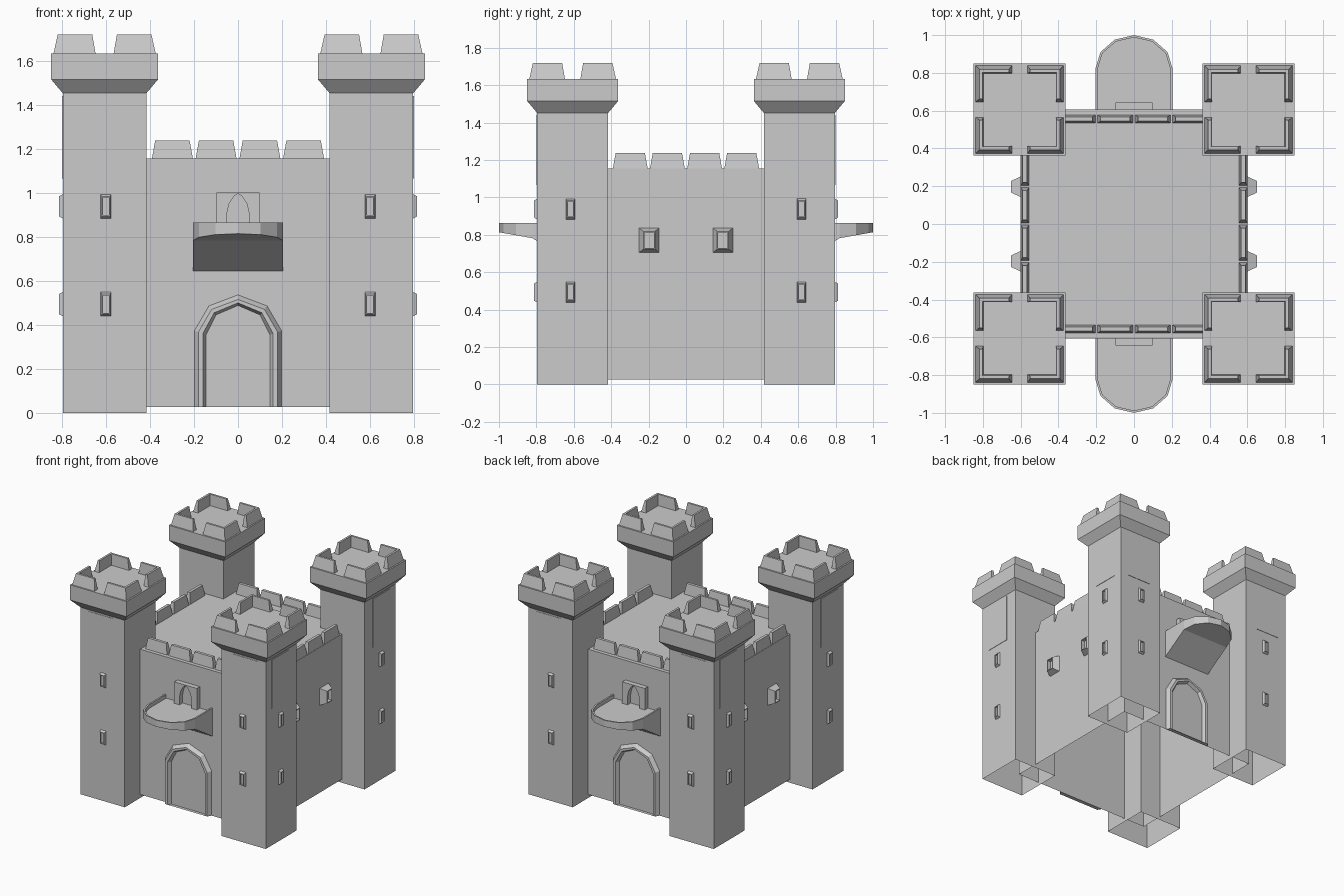
import bpy, bmesh, math
from mathutils import Matrix, Vector

if "Cube" in bpy.data.objects:
    bpy.data.objects.remove(bpy.data.objects["Cube"])

stone = bpy.data.materials.new("stone_grey")
stone.diffuse_color = (0.6, 0.6, 0.6, 1)
stone.use_nodes = True
stone.node_tree.nodes["Principled BSDF"].inputs["Base Color"].default_value = stone.diffuse_color

WALL_Y, WALL_X, TOWER = 0.606, 0.602, 0.796   # wall and tower face distances


def loft(name, rings, turn=0, cap=True, base=(), offset=(0, 0, 0)):
    """Skin counter-clockwise rings; turn is in quarter turns about z."""
    bm = bmesh.new()
    rot = Matrix.Rotation(turn * math.pi / 2, 3, 'Z')
    vs = [[bm.verts.new(rot @ Vector(p) + Vector(offset)) for p in r] for r in rings]
    n = len(rings[0])
    for a, b in zip(vs, vs[1:]):
        for i in range(n):
            j = (i + 1) % n
            bm.faces.new((a[i], a[j], b[j], b[i]))
    if cap:
        bm.faces.new(vs[-1])
    for face in base:
        bm.faces.new([vs[0][i] for i in face])
    me = bpy.data.meshes.new(name)
    bm.to_mesh(me)
    bm.free()
    me.materials.append(stone)
    ob = bpy.data.objects.new(name, me)
    bpy.context.collection.objects.link(ob)
    return ob


def rect(hx, hy, z, cx=0, cy=0):
    return [(cx - hx, cy - hy, z), (cx + hx, cy - hy, z),
            (cx + hx, cy + hy, z), (cx - hx, cy + hy, z)]


def on_wall(pts, dist):
    """Put a (sideways, height) outline on a front-facing wall."""
    return [(u, -dist, v) for u, v in pts]


def wall_rect(u, v, w, h, dist):
    return on_wall([(u - w / 2, v - h / 2), (u + w / 2, v - h / 2),
                    (u + w / 2, v + h / 2), (u - w / 2, v + h / 2)], dist)


def window(name, u, v, wall, turn, sizes, depth):
    (w0, h0), (w1, h1), (w2, h2) = sizes
    loft(name, [wall_rect(u, v, w0, h0, wall),
                wall_rect(u, v, w1, h1, wall + depth),
                wall_rect(u, v, w2, h2, wall + depth),
                wall_rect(u, v, w2, h2, wall + depth * 0.4)], turn)


# Keep: open underneath
loft("keep", [rect(WALL_X, WALL_Y, 0.027), rect(WALL_X, WALL_Y, 1.155)])

# Keep battlements
for turn in range(4):
    mid = 0.556 if turn % 2 == 0 else 0.578
    for u in (-0.298, -0.0995, 0.0995, 0.298):
        loft("keep_merlon", [rect(0.093, 0.022, 1.155, u, -mid),
                             rect(0.078, 0.011, 1.238, u, -mid)], turn)


# Corner towers with flared heads and L-shaped merlons
def ell(a, b, t, z):
    return [(-a, -a, z), (-b, -a, z), (-b, -a + t, z),
            (-a + t, -a + t, z), (-a + t, -b, z), (-a, -b, z)]


for sx in (-1, 1):
    for sy in (-1, 1):
        at = (sx * 0.606, sy * 0.606, 0)
        loft("tower", [rect(0.19, 0.19, 0), rect(0.19, 0.19, 1.452),
                       rect(0.243, 0.243, 1.515), rect(0.243, 0.243, 1.632)], offset=at)
        for turn in range(4):
            loft("tower_merlon", [ell(0.232, 0.041, 0.04, 1.632),
                                  ell(0.213, 0.056, 0.016, 1.718)], turn, offset=at)

# Tower windows and flat panels on the outer faces
for turn in range(4):
    for s in (-1, 1):
        u = s * (0.6 if turn % 2 == 0 else 0.618)
        for v in (0.494, 0.938):
            window("tower_window", u, v, TOWER, turn,
                   ((0.048, 0.11), (0.036, 0.09), (0.026, 0.08)), 0.018)
        loft("tower_panel", [wall_rect(s * 0.621, 1.253, 0.211, 0.375, TOWER),
                             wall_rect(s * 0.621, 1.253, 0.211, 0.375, TOWER + 0.003)], turn)

# Side windows of the keep
for turn in (1, 3):
    for u in (-0.197, 0.197):
        window("side_window", u, 0.771, WALL_X, turn,
               ((0.107, 0.131), (0.062, 0.095), (0.052, 0.085)), 0.048)


# Gate, balcony and balcony door, front and back
def arch(w, zs, xm, zm, za):
    return [(-w, 0.027), (w, 0.027), (w, zs), (xm, zm), (0, za), (-xm, zm), (-w, zs)]


def outline(w, y0, r):
    arc = [(-w * math.cos(math.pi * i / 6), -y0 - r * math.sin(math.pi * i / 6))
           for i in range(7)]
    return [(-w, -WALL_Y)] + arc + [(w, -WALL_Y)]


def under(y):
    if -y <= 0.8201:
        return 0.645 + (-y - WALL_Y) / (0.82 - WALL_Y) * 0.137
    return 0.782 + (-y - 0.82) / 0.18 * 0.032


outer, inner = outline(0.205, 0.82, 0.18), outline(0.193, 0.82, 0.168)
last = len(outer) - 1
half_frame = [(-0.097, 0.83), (-0.052, 0.83), (-0.052, 0.9), (-0.04, 0.95),
              (-0.02, 0.982), (0, 0.997), (0, 1.002), (-0.097, 1.002)]
mirrored = [(-u, v) for u, v in reversed(half_frame)]

for turn in (0, 2):
    loft("gate", [on_wall(arch(0.198, 0.373, 0.132, 0.486, 0.536), WALL_Y),
                  on_wall(arch(0.18, 0.367, 0.12, 0.47, 0.515), WALL_Y + 0.03),
                  on_wall(arch(0.16, 0.36, 0.108, 0.455, 0.5), WALL_Y + 0.03),
                  on_wall(arch(0.145, 0.355, 0.1, 0.445, 0.488), WALL_Y + 0.005)], turn)
    loft("balcony", [[(x, y, under(y)) for x, y in outer],
                     [(x, y, 0.864) for x, y in outer],
                     [(x, y, 0.864) for x, y in inner],
                     [(x, y, 0.835) for x, y in inner]], turn,
         base=[(last, last - 1, 1, 0), tuple(range(last - 1, 0, -1))])
    for side in (half_frame, mirrored):
        loft("balcony_door_frame", [on_wall(side, WALL_Y), on_wall(side, WALL_Y + 0.038)], turn)
